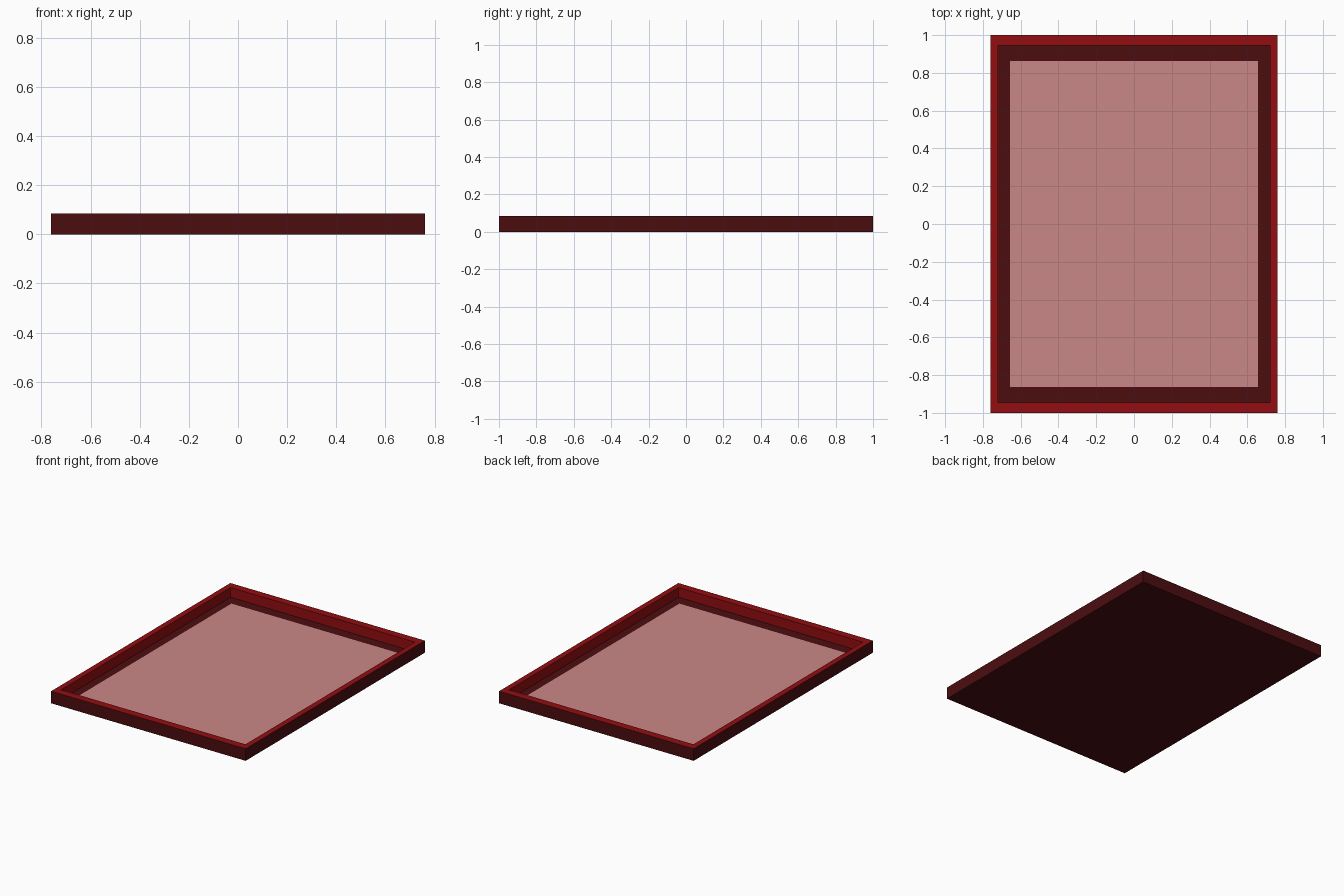
import bpy, bmesh

if "Cube" in bpy.data.objects:
    bpy.data.objects.remove(bpy.data.objects["Cube"])

def material(name, rgb):
    m = bpy.data.materials.new(name)
    m.diffuse_color = (*rgb, 1)
    m.use_nodes = True
    m.node_tree.nodes["Principled BSDF"].inputs["Base Color"].default_value = m.diffuse_color
    return m

DARK = material("dark maroon", (0.072, 0.004, 0.005))
RED = material("bright red", (0.29, 0.004, 0.005))
PINK = material("dusty pink", (0.60, 0.245, 0.245))

W, D, H = 0.76, 1.0, 0.085      # outer half sizes and height
IW, ID = 0.72, 0.945            # inner edge of the rim
FLOOR = 0.016                   # height of the sunken ledge

def add_object(name, bm, mats):
    me = bpy.data.meshes.new(name)
    bmesh.ops.recalc_face_normals(bm, faces=bm.faces)
    bm.to_mesh(me)
    bm.free()
    for m in mats:
        me.materials.append(m)
    ob = bpy.data.objects.new(name, me)
    bpy.context.collection.objects.link(ob)
    return ob

def ring(bm, w, d, z):
    return [bm.verts.new((sx * w, sy * d, z))
            for sx, sy in ((-1, -1), (1, -1), (1, 1), (-1, 1))]

# Tray: nested rectangles from the base, over the rim, down to the ledge
bm = bmesh.new()
rings = [ring(bm, *r) for r in ((W, D, 0), (W, D, H), (IW, ID, H), (IW, ID, FLOOR))]
bm.faces.new(rings[0][::-1])
for step, (a, b) in enumerate(zip(rings, rings[1:])):
    for i in range(4):
        j = (i + 1) % 4
        f = bm.faces.new((a[i], a[j], b[j], b[i]))
        f.material_index = 1 if step > 0 else 0   # rim top and inner walls red
bm.faces.new(rings[3])
add_object("frame_tray", bm, [DARK, RED])

# Inset panel: thin plate on the ledge
bm = bmesh.new()
bmesh.ops.create_cube(bm, size=1)
bmesh.ops.scale(bm, vec=(1.312, 1.726, 0.004), verts=bm.verts)
bmesh.ops.translate(bm, vec=(0, 0, FLOOR + 0.002), verts=bm.verts)
add_object("inset_panel", bm, [PINK])
